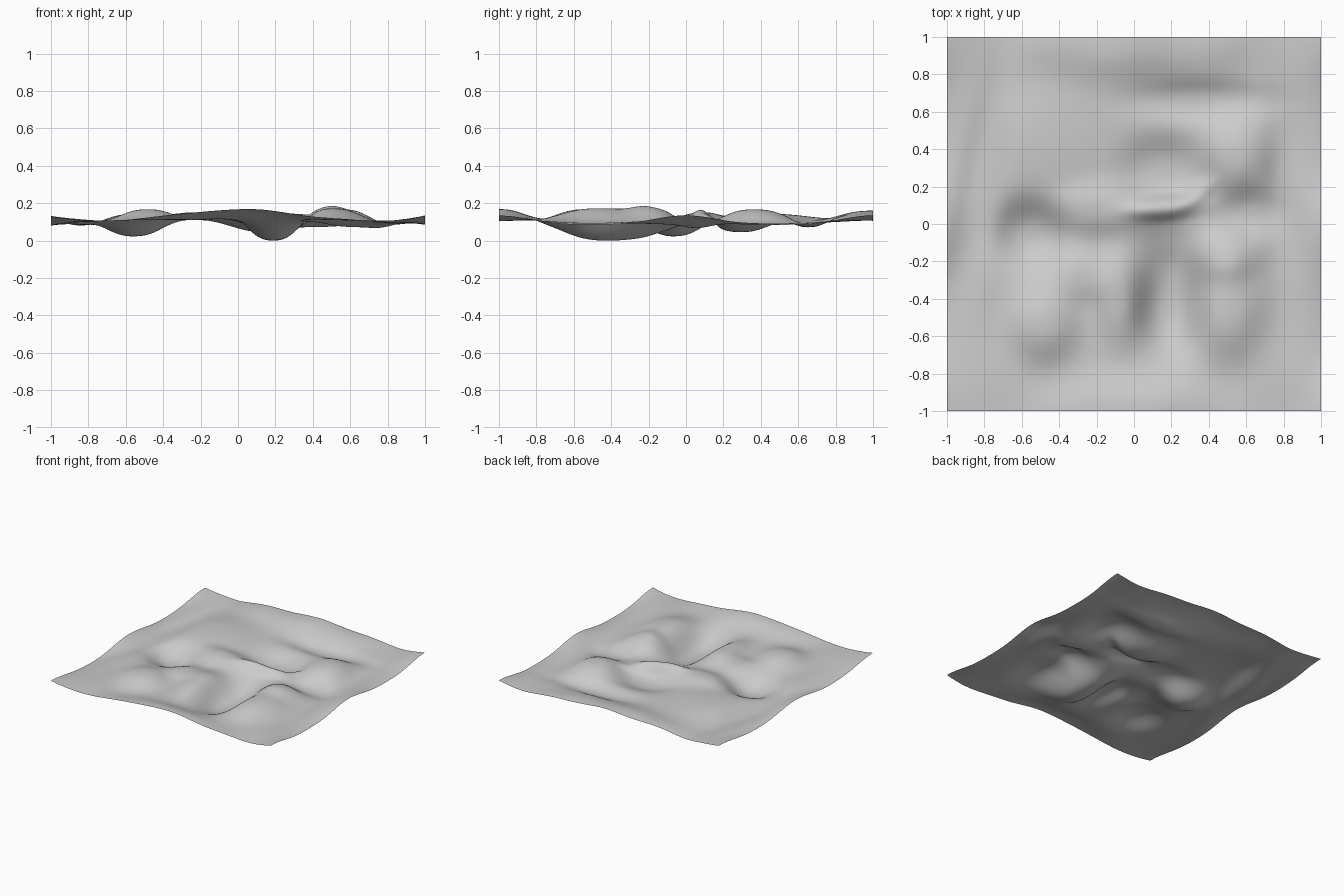
import bpy
import bmesh
from math import exp, sin, cos, radians, pi

if "Cube" in bpy.data.objects:
    bpy.data.objects.remove(bpy.data.objects["Cube"])

BASE = 0.1

# Soft mounds and hollows: x, y, x radius, y radius, height, turn in degrees
SWELLS = [
    (0.19, -0.43, 0.16, 0.27, -0.105, 0),     # deep front hollow
    (0.20, -0.13, 0.18, 0.15, -0.03, 0),      # slope above the front hollow
    (-0.55, -0.05, 0.18, 0.17, -0.085, 0),    # right hollow
    (0.16, 0.29, 0.22, 0.17, -0.06, 0),       # hollow behind the lip
    (0.36, 0.66, 0.36, 0.10, -0.035, 0),      # back hollow
    (0.62, 0.06, 0.17, 0.12, -0.035, 0),      # left side hollow
    (-0.83, 0.2, 0.10, 0.6, -0.027, -10),     # right side trough
    (0.80, 0.1, 0.10, 0.65, -0.02, 0),        # left side trough
    (0.51, -0.46, 0.17, 0.25, 0.068, 0),      # left front mound
    (0.49, -0.17, 0.17, 0.13, 0.055, 0),      # left middle mound
    (-0.48, -0.54, 0.17, 0.19, 0.06, 0),      # right front mound
    (-0.28, -0.28, 0.16, 0.13, 0.03, 0),      # ridge between the mounds
    (-0.08, -0.40, 0.12, 0.24, 0.05, 0),      # middle front mound
    (0.55, 0.37, 0.17, 0.19, 0.062, 0),       # left back mound
    (-0.50, 0.42, 0.26, 0.32, 0.037, 0),      # right back mound
    (-0.17, 0.08, 0.27, 0.13, 0.045, 0),      # lip, right half
    (0.16, 0.09, 0.18, 0.06, 0.055, 5),       # lip, left half
    (0.34, 0.17, 0.10, 0.05, 0.02, 35),       # lip, curled end
    (0.0, 0.96, 0.55, 0.18, 0.05, 0),         # back edge rise
    (0.0, -1.0, 0.42, 0.18, 0.06, 0),         # front edge rise
]


def height(x, y):
    z = BASE
    for cx, cy, rx, ry, h, turn in SWELLS:
        c, s = cos(radians(turn)), sin(radians(turn))
        u = ((x - cx) * c + (y - cy) * s) / rx
        v = ((y - cy) * c - (x - cx) * s) / ry
        z += h * exp(-(u * u + v * v) ** 1.3)
    # side edges wave up and down along their length
    z += 0.006 + 0.024 * abs(x) ** 9 * cos(2 * pi * y)
    # small ripples, strongest along the border
    border = max(abs(x), abs(y)) ** 4
    z += 0.004 * border * sin(4 * pi * x + 1) * cos(4 * pi * y)
    return z + 0.002 * sin(11 * x + 4 * y) * cos(9 * y - 3 * x)


# Rippled sheet
mesh = bpy.data.meshes.new("rippled_sheet")
bm = bmesh.new()
bmesh.ops.create_grid(bm, x_segments=150, y_segments=150, size=1.0)
for v in bm.verts:
    v.co.z = height(v.co.x, v.co.y)
lowest = min(v.co.z for v in bm.verts)
for v in bm.verts:
    v.co.z -= lowest
for f in bm.faces:
    f.smooth = True
bm.to_mesh(mesh)
bm.free()
sheet = bpy.data.objects.new("rippled_sheet", mesh)
bpy.context.collection.objects.link(sheet)

# Plain grey
grey = bpy.data.materials.new("plain_grey")
grey.use_nodes = True
color = (0.6, 0.6, 0.6, 1.0)
grey.diffuse_color = color
grey.node_tree.nodes["Principled BSDF"].inputs["Base Color"].default_value = color
mesh.materials.append(grey)
